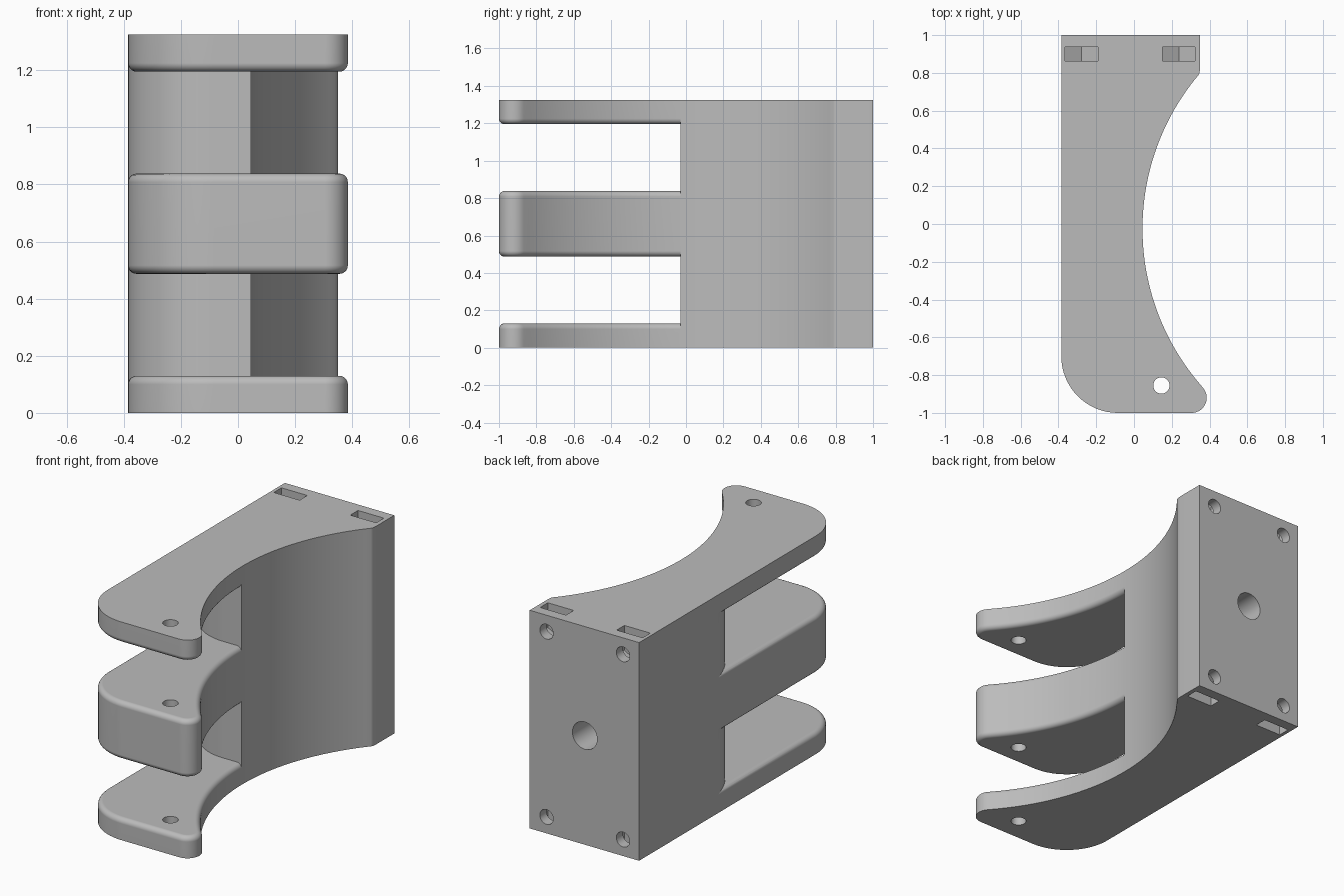
import bpy, bmesh
from math import sin, cos, radians, pi
from mathutils import Matrix, Vector

if "Cube" in bpy.data.objects:
    bpy.data.objects.remove(bpy.data.objects["Cube"])

HEIGHT, FILLET = 1.325, 0.03

grey = bpy.data.materials.new("plain_grey")
grey.use_nodes = True
grey.diffuse_color = (0.5, 0.5, 0.5, 1)
grey.node_tree.nodes["Principled BSDF"].inputs["Base Color"].default_value = (0.5, 0.5, 0.5, 1)


def add_object(name, bm):
    bmesh.ops.recalc_face_normals(bm, faces=bm.faces)
    mesh = bpy.data.meshes.new(name)
    bm.to_mesh(mesh)
    bm.free()
    mesh.materials.append(grey)
    obj = bpy.data.objects.new(name, mesh)
    bpy.context.collection.objects.link(obj)
    return obj


def loft(name, rings, place=lambda a, b, level: (a, b, level)):
    """Skin a stack of (points, level) outlines and cap both ends."""
    bm = bmesh.new()
    loops = [[bm.verts.new(place(a, b, level)) for a, b in pts] for pts, level in rings]
    n = len(loops[0])
    for low, high in zip(loops, loops[1:]):
        for i in range(n):
            j = (i + 1) % n
            bm.faces.new((low[i], low[j], high[j], high[i]))
    bm.faces.new(loops[0])
    bm.faces.new(loops[-1])
    return add_object(name, bm)


def arc(cx, cy, r, start, end, steps):
    angles = [radians(start + (end - start) * i / steps) for i in range(steps + 1)]
    return [(cx + r * cos(a), cy + r * sin(a)) for a in angles]


def inset(path, d):
    """Shift an open path to its left by d."""
    out = []
    for i, (x, y) in enumerate(path):
        before, after = path[max(i - 1, 0)], path[min(i + 1, len(path) - 1)]
        t = Vector((after[0] - before[0], after[1] - before[1])).normalized()
        out.append((x - t.y * d, y + t.x * d))
    return out


def cylinder(name, r, centre, depth, along_y=False):
    bm = bmesh.new()
    turn = Matrix.Rotation(pi / 2, 4, 'X') if along_y else Matrix()
    bmesh.ops.create_cone(bm, cap_ends=True, segments=40, radius1=r, radius2=r,
                          depth=depth, matrix=Matrix.Translation(centre) @ turn)
    return add_object(name, bm)


# Mounting block: rounded clearance corner, concave side, flat back
scoop = (1.31, -0.025, 1.265)
block = (arc(-0.085, 0.27, 0.3, 180, 270, 16) + arc(*scoop, 180.23, 140, 28)
         + [(0.347, 0.8), (0.35, 0.83), (0.35, 1), (-0.385, 1)])
bracket = loft("hinge_bracket", [(block, 0), (block, HEIGHT)])

# Three prongs with rounded rims on the sides facing the gaps
outline = ([(-0.385, 0.27)] + arc(-0.085, -0.7, 0.3, 180, 270, 16)
           + arc(0.305, -0.92, 0.08, -90, 41.7, 14) + arc(*scoop, 221.7, 180.23, 28)[1:])


def prong(name, bottom, top, round_bottom, round_top):
    steps = [radians(90 * i / 5) for i in range(6)]
    rings = []
    if round_bottom:
        rings += [(inset(outline, FILLET * (1 - sin(t))), bottom + FILLET * (1 - cos(t)))
                  for t in steps]
    else:
        rings.append((outline, bottom))
    if round_top:
        rings += [(inset(outline, FILLET * (1 - cos(t))), top - FILLET * (1 - sin(t)))
                  for t in steps]
    else:
        rings.append((outline, top))
    return loft(name, rings)


prongs = [prong("lower_prong", 0, 0.13, False, True),
          prong("middle_prong", 0.487, 0.838, True, True),
          prong("upper_prong", HEIGHT - 0.13, HEIGHT, True, False)]

# Cutters: hinge pin hole, central bore, screw holes and nut pockets
cutters = [cylinder("pin_hole", 0.043, (0.145, -0.855, HEIGHT / 2), 2),
           cylinder("central_bore", 0.083, (-0.02, 0.8, HEIGHT / 2), 1, True)]
for x in (-0.277, 0.237):
    for flip in (False, True):
        def up(z):
            return HEIGHT - z if flip else z
        cutters.append(cylinder("screw_hole", 0.045, (x, 0.95, up(0.1)), 0.4, True))
        pocket = [(x - 0.087, up(-0.1)), (x + 0.087, up(-0.1)), (x + 0.087, up(0.15)),
                  (x, up(0.2)), (x - 0.087, up(0.15))]
        cutters.append(loft("nut_pocket", [(pocket, 0.863), (pocket, 0.937)],
                            lambda a, b, level: (a, level, b)))

# Join the prongs, cut the holes, then drop the helpers
helpers = prongs + cutters
for helper in helpers:
    helper.hide_render = True
    mod = bracket.modifiers.new(helper.name, 'BOOLEAN')
    mod.operation = 'UNION' if helper in prongs else 'DIFFERENCE'
    mod.solver = 'EXACT'
    mod.object = helper
depsgraph = bpy.context.evaluated_depsgraph_get()
solid = bpy.data.meshes.new_from_object(bracket.evaluated_get(depsgraph))
bracket.modifiers.clear()
bracket.data = solid
for helper in helpers:
    bpy.data.objects.remove(helper)
solid.materials.clear()
solid.materials.append(grey)
for face in solid.polygons:
    face.material_index = 0

# Smooth curves, crisp corners
bpy.ops.object.select_all(action='DESELECT')
bracket.select_set(True)
bpy.context.view_layer.objects.active = bracket
bpy.ops.object.shade_smooth_by_angle(angle=radians(25))
weighted = bracket.modifiers.new("even_shading", 'WEIGHTED_NORMAL')
weighted.keep_sharp = True
